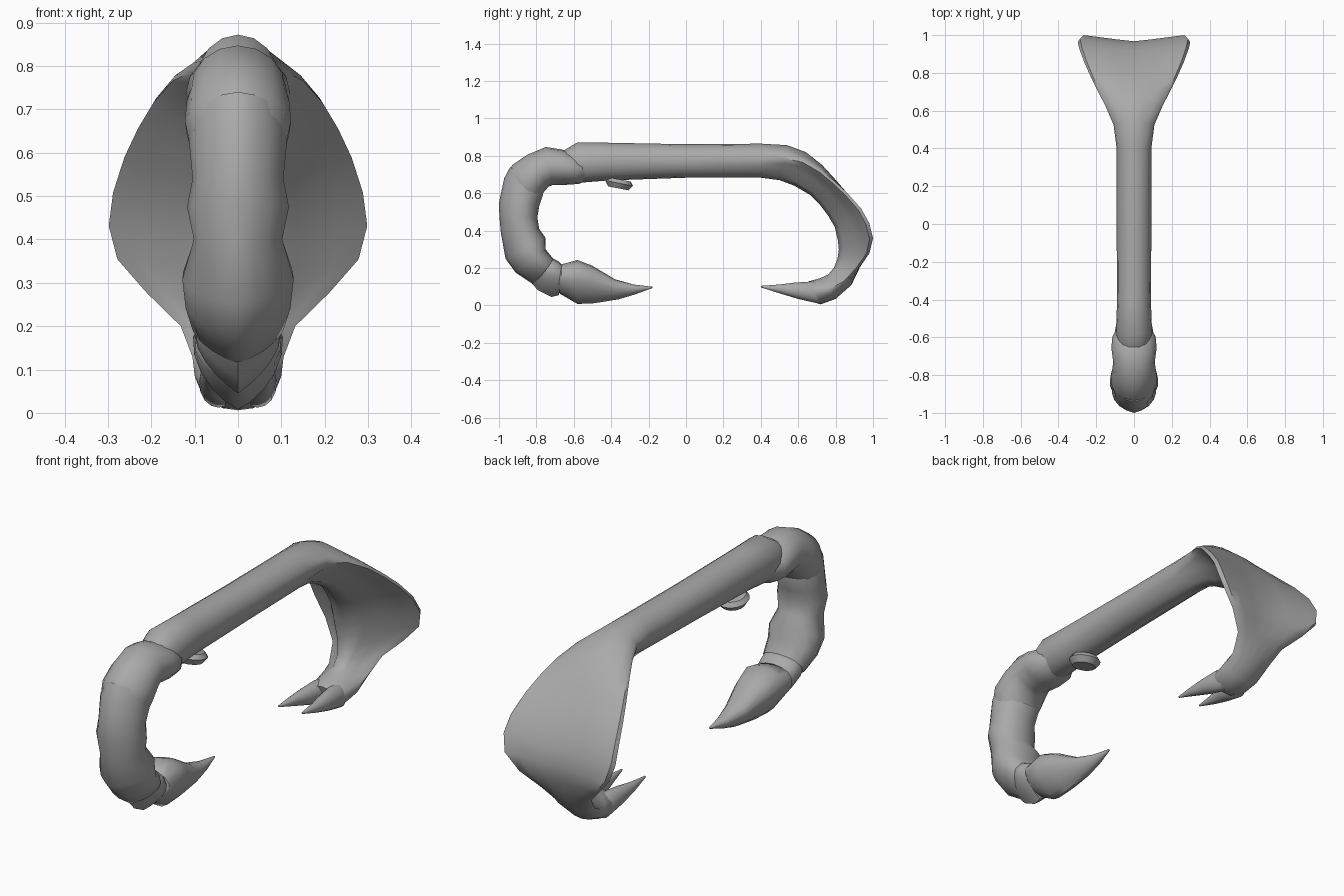
import bpy
import bmesh
from math import sin, cos, pi, radians
from mathutils import Matrix

cube = bpy.data.objects.get("Cube")
if cube:
    bpy.data.objects.remove(cube, do_unlink=True)

grey = bpy.data.materials.new("plain grey")
grey.use_nodes = True
tone = (0.4, 0.4, 0.4, 1)
grey.diffuse_color = tone
grey.node_tree.nodes["Principled BSDF"].inputs["Base Color"].default_value = tone

# Half cross-sections as (width share, depth share), outer side to inner side
STEPS = 8
KEEL = [(0, 0), (.25, .1), (.5, .22), (.75, .38), (.93, .55),
        (1, .72), (.8, .9), (.45, .97), (0, 1)]
ROUND = [(sin(pi * i / STEPS), (1 - cos(pi * i / STEPS)) / 2) for i in range(STEPS + 1)]
DOME = [(0, 0), (.35, .04), (.7, .13), (.96, .23), (1, .3),
        (.82, .41), (.5, .6), (.3, .88), (0, 1)]
WING = [(0, .18), (.35, .12), (.7, .05), (.96, 0), (1, .1),
        (.8, .26), (.47, .5), (.26, .85), (0, 1)]
SHAPES = [KEEL, ROUND, DOME, WING]


def half_section(blend):
    """Mix neighbouring shapes: -1 keel, 0 round, 1 dome, 2 wing."""
    k = min(int(blend + 1), len(SHAPES) - 2)
    t = blend + 1 - k
    return [(a + (c - a) * t, b + (d - b) * t)
            for (a, b), (c, d) in zip(SHAPES[k], SHAPES[k + 1])]


def finish(bm, name, angle=50):
    """Turn a bmesh into a smooth-shaded object."""
    bmesh.ops.recalc_face_normals(bm, faces=bm.faces)
    mesh = bpy.data.meshes.new(name)
    bm.to_mesh(mesh)
    bm.free()
    mesh.materials.append(grey)
    obj = bpy.data.objects.new(name, mesh)
    bpy.context.collection.objects.link(obj)
    bpy.ops.object.select_all(action='DESELECT')
    obj.select_set(True)
    bpy.context.view_layer.objects.active = obj
    bpy.ops.object.shade_smooth_by_angle(angle=radians(angle))
    return obj


def loft(name, stations, side=1):
    """Skin rings given as outer y, z, inner y, z, half width, shape blend, x centre."""
    bm = bmesh.new()
    rings = []
    for station in stations:
        oy, oz, iy, iz, width, blend, centre = (tuple(station) + (0, 0))[:7]
        half = half_section(blend)
        section = half + [(-u, v) for u, v in half[-2:0:-1]]
        rings.append([bm.verts.new((side * centre + u * width,
                                    oy + (iy - oy) * v,
                                    oz + (iz - oz) * v)) for u, v in section])
    count = len(rings[0])
    for near, far in zip(rings, rings[1:]):
        for i in range(count):
            j = (i + 1) % count
            bm.faces.new((near[i], near[j], far[j], far[i]))
    bm.faces.new(rings[0])
    bm.faces.new(rings[-1])
    return finish(bm, name)


# Long bar flowing into the flared rear blade
loft("bar_and_blade", [
    (-.66, .825, -.64, .68, .08),
    (-.58, .872, -.58, .655, .096),
    (-.42, .87, -.42, .668, .09),
    (0, .862, 0, .683, .092),
    (.4, .865, .4, .683, .092, .1),
    (.54, .857, .5, .67, .108, .6),
    (.64, .82, .58, .64, .15, 1),
    (.73, .757, .665, .59, .196, 1.2),
    (.8, .69, .715, .54, .23, 1.4),
    (.87, .61, .76, .48, .262, 1.7),
    (.94, .52, .795, .42, .288, 1.9),
    (.98, .44, .812, .35, .298, 2),
    (1, .36, .817, .3, .278, 2),
    (.985, .28, .81, .25, .21, 1.9),
    (.94, .2, .79, .2, .132, 1.5),
    (.885, .11, .76, .165, .105, .8),
    (.8, .035, .715, .145, .1, .2),
    (.72, .006, .66, .13, .09),
    (.67, .02, .64, .12, .07),
])

# Forked prongs under the blade
for label, side in (("left", 1), ("right", -1)):
    loft(label + "_prong", [
        (.77, .04, .73, .12, .035, 0, .035),
        (.7, .012, .67, .128, .045, 0, .045),
        (.6, .035, .58, .122, .036, 0, .052),
        (.5, .065, .5, .112, .022, 0, .06),
        (.4, .097, .4, .105, .004, 0, .062),
    ], side)

# Front finger: upper knuckle, wider than the bar end
loft("upper_knuckle", [
    (-.58, .8, -.52, .68, .088),
    (-.62, .82, -.57, .65, .114),
    (-.67, .835, -.64, .645, .12),
    (-.75, .847, -.71, .645, .11),
    (-.85, .805, -.735, .635, .12, -.2),
    (-.93, .75, -.765, .6, .125, -.3),
    (-.962, .68, -.785, .56, .113, -.3),
    (-.95, .62, -.79, .53, .09),
])

# Middle and lower finger segments in one bulging form
loft("middle_finger", [
    (-.94, .74, -.77, .62, .1, -.2),
    (-.972, .68, -.765, .59, .116, -.3),
    (-1, .55, -.785, .53, .107, -.3),
    (-.998, .48, -.795, .47, .12, -.3),
    (-.99, .39, -.785, .41, .104, -.3),
    (-.965, .25, -.75, .36, .132, -.4),
    (-.91, .175, -.75, .3, .126, -.6),
    (-.82, .115, -.71, .25, .11, -.8),
    (-.79, .11, -.7, .23, .08, -1),
])

# Wedge joint behind the claw
loft("claw_joint", [
    (-.84, .135, -.74, .25, .085, -.9),
    (-.79, .08, -.71, .25, .103, -1),
    (-.72, .045, -.68, .235, .1, -1),
    (-.68, .055, -.655, .21, .088, -.8),
])

# Pointed claw with a flatter upper side
loft("front_claw", [
    (-.69, .08, -.675, .2, .08, -.4),
    (-.67, .06, -.665, .22, .102, -.6),
    (-.58, .008, -.58, .243, .106, -.7),
    (-.49, .012, -.5, .212, .09, -.7),
    (-.36, .033, -.38, .14, .056, -.6),
    (-.27, .06, -.28, .112, .03, -.3),
    (-.18, .093, -.18, .1, .004),
])

# Small tilted button below the bar, on a short stem
bm = bmesh.new()
bmesh.ops.create_cone(bm, cap_ends=True, segments=16, radius1=.055, radius2=.075, depth=.028)
bmesh.ops.create_cone(bm, cap_ends=True, segments=16, radius1=.075, radius2=.06, depth=.02,
                      matrix=Matrix.Translation((0, 0, .024)))
button = finish(bm, "tilted_button", 30)
button.location = (0, -.36, .64)
button.rotation_euler = (radians(-11), 0, 0)
